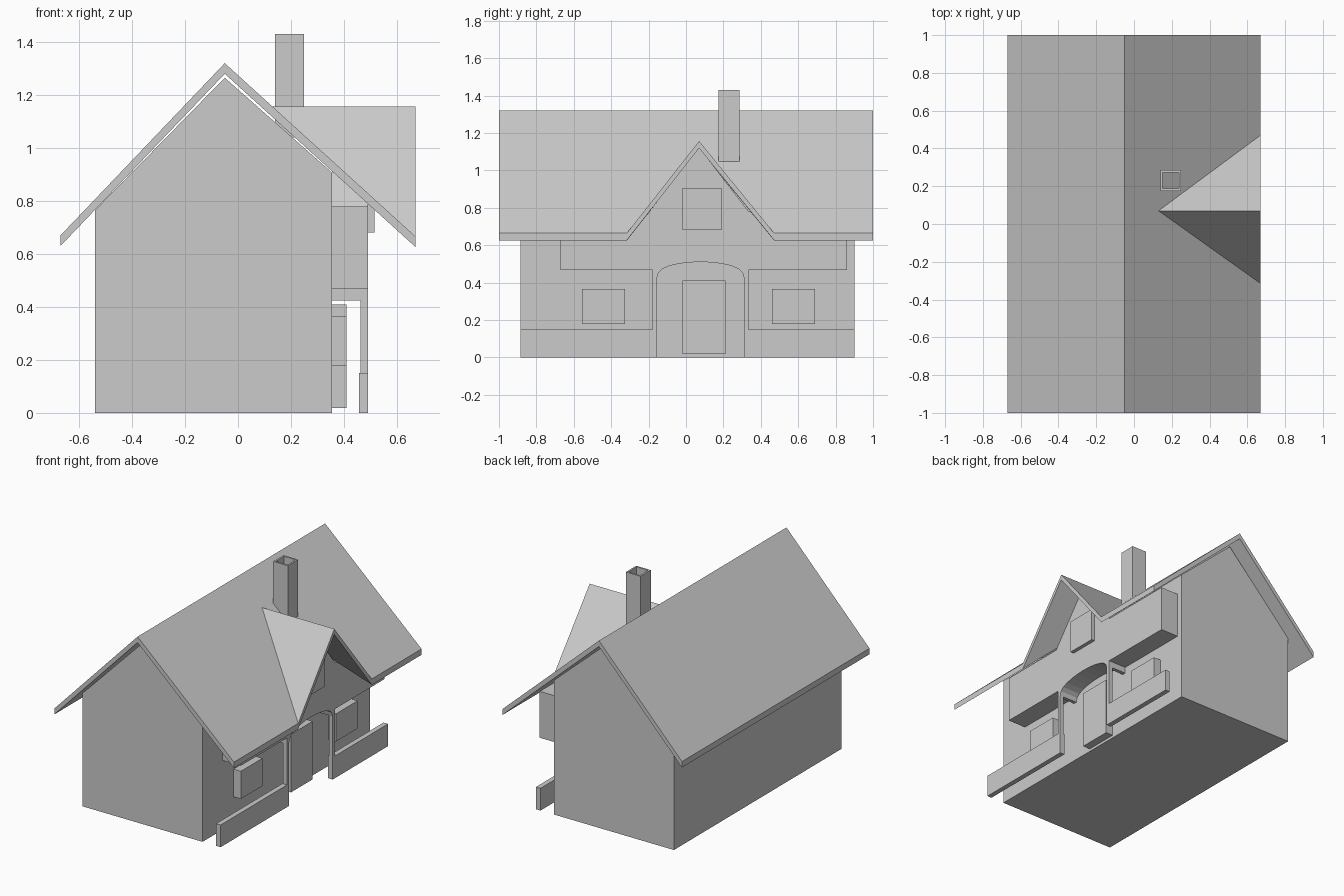
import bpy, bmesh, math
from mathutils import Vector

if "Cube" in bpy.data.objects:
    bpy.data.objects.remove(bpy.data.objects["Cube"])


def prism(name, pts, offset):
    """Extrude a planar outline of 3D points by an offset vector."""
    bm = bmesh.new()
    face = bm.faces.new([bm.verts.new(p) for p in pts])
    ext = bmesh.ops.extrude_face_region(bm, geom=[face], use_keep_orig=True)
    moved = [g for g in ext["geom"] if isinstance(g, bmesh.types.BMVert)]
    bmesh.ops.translate(bm, verts=moved, vec=Vector(offset))
    bmesh.ops.recalc_face_normals(bm, faces=bm.faces)
    me = bpy.data.meshes.new(name)
    bm.to_mesh(me)
    bm.free()
    ob = bpy.data.objects.new(name, me)
    bpy.context.collection.objects.link(ob)
    return ob


def box(name, x, y, z):
    return prism(name, [(x[0], y[0], z[0]), (x[1], y[0], z[0]),
                        (x[1], y[1], z[0]), (x[0], y[1], z[0])], (0, 0, z[1] - z[0]))


WALL, PORCH, EAVE, RIDGE = 0.355, 0.49, 0.67, -0.05
MID = 0.07                      # centre line of dormer
SLOPE = (1.32 - 0.666) / (EAVE - RIDGE)


def roof_z(x):
    return 1.32 - (x - RIDGE) * SLOPE


# House body with gabled ends
prism("house_body", [(x, -0.885, z) for x, z in
      [(-0.54, 0), (WALL, 0), (WALL, 0.907), (RIDGE, 1.265), (-0.54, 0.765)]], (0, 1.785, 0))

# Rear roof slope
prism("roof_rear", [(-0.67, -1, 0.67), (RIDGE, -1, 1.32), (RIDGE, -1, 1.28), (-0.67, -1, 0.63)],
      (0, 2, 0))

# Front roof slope, notched where the dormer sits
outline = [(RIDGE, -1), (EAVE, -1), (EAVE, -0.315), (0.13, MID), (EAVE, 0.47), (EAVE, 1), (RIDGE, 1)]
prism("roof_front", [(x, y, roof_z(x)) for x, y in outline], (0, 0, -0.04))

# Dormer roof: two triangular slabs
for name, y in (("dormer_roof_a", -0.315), ("dormer_roof_b", 0.47)):
    prism(name, [(0.13, MID, roof_z(0.13)), (EAVE, MID, roof_z(0.13)), (EAVE, y, roof_z(EAVE))],
          (0, 0, -0.038))

# Jettied porch wall with dormer gable above and arch below
arch = []
for i in range(13):
    a = math.pi * i / 12
    arch.append((0.0775 + 0.2325 * math.cos(a), 0.425 + 0.085 * math.sin(a) ** 0.8))
profile = [(-0.67, 0.467), (-0.67, 0.78), (-0.195, 0.78), (MID, 1.122), (0.335, 0.78), (0.86, 0.78),
           (0.86, 0.467), (0.335, 0.467), (0.335, 0.425)] + arch + [(-0.178, 0.425), (-0.178, 0.467)]
prism("porch_gable_wall", [(PORCH, y, z) for y, z in profile], (WALL - PORCH, 0, 0))

# Porch posts and low railings
for tag, post, rail in (("a", (-0.178, -0.155), (-0.885, -0.155)), ("b", (0.31, 0.335), (0.31, 0.9))):
    box("porch_post_" + tag, (0.462, PORCH), post, (0.15, 0.425))
    box("porch_railing_" + tag, (0.456, PORCH), rail, (0, 0.15))

# Door and windows
box("door", (WALL, 0.41), (-0.02, 0.21), (0.018, 0.41))
box("window_a", (WALL, 0.41), (-0.555, -0.325), (0.178, 0.365))
box("window_b", (WALL, 0.41), (0.46, 0.69), (0.178, 0.365))
box("dormer_window", (PORCH, 0.515), (-0.02, 0.19), (0.68, 0.905))

# Hollow chimney: four thin walls
cx, cy, t = (0.14, 0.25), (0.175, 0.285), 0.012
cz = (1.04, 1.43)
for i, k in enumerate(((cx[0], cx[0] + t), (cx[1] - t, cx[1]))):
    box(f"chimney_side_{i}", k, cy, cz)
for i, k in enumerate(((cy[0], cy[0] + t), (cy[1] - t, cy[1]))):
    box(f"chimney_face_{i}", (cx[0] + t, cx[1] - t), k, cz)
